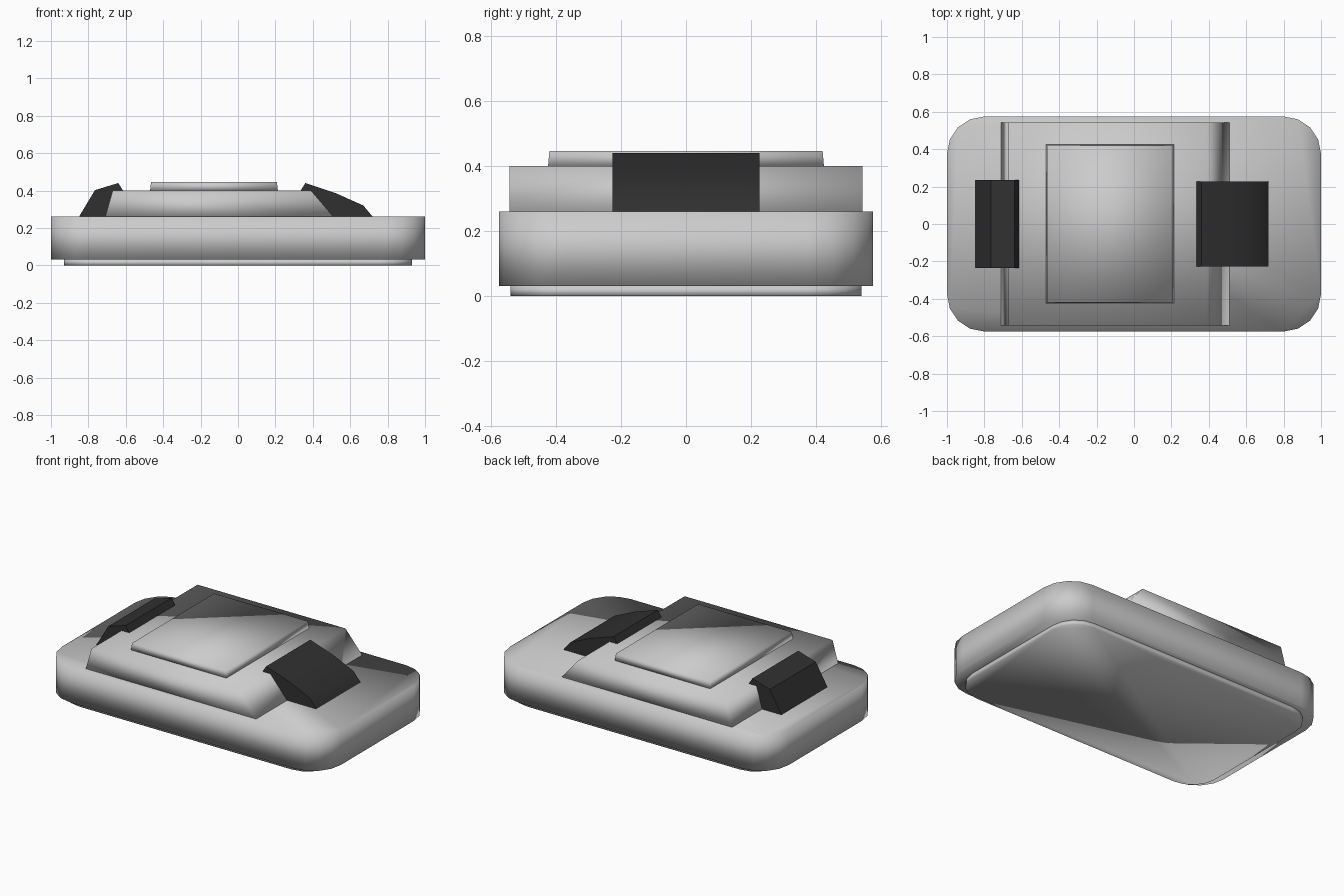
import bpy, bmesh, math

if "Cube" in bpy.data.objects:
    bpy.data.objects.remove(bpy.data.objects["Cube"])


def finish(name, bm, angle=180, mat=None):
    bmesh.ops.recalc_face_normals(bm, faces=bm.faces)
    mesh = bpy.data.meshes.new(name)
    bm.to_mesh(mesh)
    bm.free()
    ob = bpy.data.objects.new(name, mesh)
    bpy.context.collection.objects.link(ob)
    bpy.ops.object.select_all(action='DESELECT')
    ob.select_set(True)
    bpy.context.view_layer.objects.active = ob
    if angle == 180:
        bpy.ops.object.shade_smooth()
    else:
        bpy.ops.object.shade_smooth_by_angle(angle=math.radians(angle))
    if mat:
        mesh.materials.append(mat)
    return ob


def loft(name, lower, upper, **kw):
    """Closed solid between two matching loops of points."""
    bm = bmesh.new()
    a = [bm.verts.new(p) for p in lower]
    b = [bm.verts.new(p) for p in upper]
    n = len(a)
    for i in range(n):
        j = (i + 1) % n
        bm.faces.new((a[i], a[j], b[j], b[i]))
    bm.faces.new(a[::-1])
    bm.faces.new(b)
    return finish(name, bm, **kw)


def rounded_loop(hx, hy, r, z, steps=4):
    pts = []
    for k, (sx, sy) in enumerate(((1, 1), (-1, 1), (-1, -1), (1, -1))):
        for i in range(steps + 1):
            t = (k + i / steps) * math.pi / 2
            pts.append((sx * (hx - r) + r * math.cos(t),
                        sy * (hy - r) + r * math.sin(t), z))
    return pts


def rect_loop(x0, x1, hy, z):
    return [(x0, -hy, z), (x1, -hy, z), (x1, hy, z), (x0, hy, z)]


def extrude_profile(name, profile, hy, **kw):
    return loft(name, [(x, -hy, z) for x, z in profile],
                [(x, hy, z) for x, z in profile], **kw)


dark = bpy.data.materials.new("dark")
dark.diffuse_color = (0.03, 0.03, 0.03, 1)
dark.use_nodes = True
dark.node_tree.nodes["Principled BSDF"].inputs["Base Color"].default_value = dark.diffuse_color

# Rounded body and the recessed base under it
loft("body", rounded_loop(1, 0.575, 0.2, 0.03), rounded_loop(1, 0.575, 0.2, 0.26))
loft("base", rounded_loop(0.93, 0.54, 0.17, 0), rounded_loop(0.93, 0.54, 0.17, 0.03))

# Raised deck with sloping ends, and the plate on top of it
extrude_profile("deck", [(-0.71, 0.26), (0.51, 0.26), (0.39, 0.40), (-0.67, 0.40)], 0.543)
loft("top_plate", rect_loop(-0.47, 0.213, 0.424, 0.40),
     rect_loop(-0.465, 0.208, 0.42, 0.445))

# Dark hoods at both ends
extrude_profile("front_hood", [(0.51, 0.26), (0.72, 0.26), (0.67, 0.32), (0.52, 0.387),
                               (0.36, 0.44), (0.335, 0.40), (0.39, 0.40)],
                0.226, angle=30, mat=dark)
extrude_profile("rear_hood", [(-0.85, 0.26), (-0.71, 0.26), (-0.67, 0.40), (-0.615, 0.40),
                              (-0.64, 0.44), (-0.765, 0.402)],
                0.235, angle=30, mat=dark)
